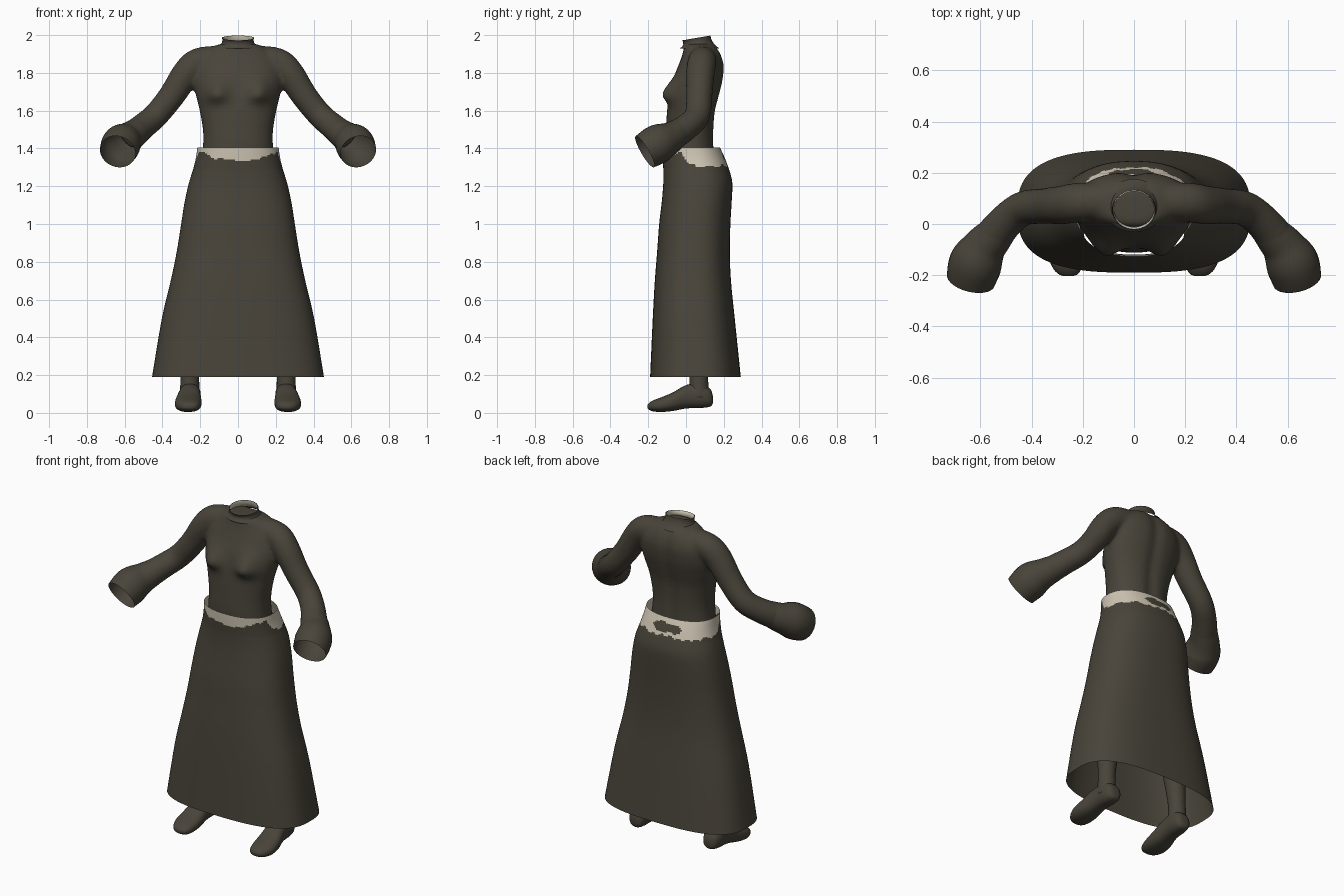
import bpy, bmesh, math
from mathutils import Vector

if "Cube" in bpy.data.objects:
    bpy.data.objects.remove(bpy.data.objects["Cube"])


def material(name, rgb):
    m = bpy.data.materials.new(name)
    m.diffuse_color = (*rgb, 1)
    m.use_nodes = True
    m.node_tree.nodes["Principled BSDF"].inputs["Base Color"].default_value = m.diffuse_color
    return m


OLIVE = material("dark olive cloth", (0.066, 0.058, 0.042))
CREAM = material("cream cloth", (0.62, 0.56, 0.45))


def refine(keys, steps):
    """Catmull-Rom interpolation of parameter tuples."""
    out = []
    for i in range(len(keys) - 1):
        a, b = keys[max(i - 1, 0)], keys[i]
        c, d = keys[i + 1], keys[min(i + 2, len(keys) - 1)]
        for s in range(steps):
            t = s / steps
            out.append(tuple(
                q + 0.5 * t * (r - p + t * (2*p - 5*q + 4*r - w + t * (3*(q - r) + w - p)))
                for p, q, r, w in zip(a, b, c, d)))
    return out + [tuple(keys[-1])]


def ring(center, u, v, count, n=2.0):
    """Superellipse ring spanned by half-axes u and v."""
    pts = []
    for i in range(count):
        a = 2 * math.pi * i / count
        c, s = math.cos(a), math.sin(a)
        pts.append(Vector(center) + Vector(u) * math.copysign(abs(c) ** (2 / n), c)
                   + Vector(v) * math.copysign(abs(s) ** (2 / n), s))
    return pts


def add_loft(bm, rings, cap_start=False, cap_end=False):
    rows = [[bm.verts.new(p) for p in r] for r in rings]
    k = len(rows[0])
    for a, b in zip(rows, rows[1:]):
        for i in range(k):
            bm.faces.new((a[i], a[(i + 1) % k], b[(i + 1) % k], b[i]))
    if cap_start:
        bm.faces.new(rows[0][::-1])
    if cap_end:
        bm.faces.new(rows[-1])


def finish(name, bm, *mats):
    bmesh.ops.recalc_face_normals(bm, faces=bm.faces[:])
    me = bpy.data.meshes.new(name)
    bm.to_mesh(me)
    bm.free()
    for m in mats:
        me.materials.append(m)
    for p in me.polygons:
        p.use_smooth = True
    ob = bpy.data.objects.new(name, me)
    bpy.context.collection.objects.link(ob)
    return ob


def level_rings(keys, steps, count, n):
    """Horizontal rings from (z, half width, front y, back y)."""
    return [ring((0, (f + b) / 2, z), (w, 0, 0), (0, (b - f) / 2, 0), count, n)
            for z, w, f, b in refine(keys, steps)]


def tube_rings(keys, side, steps, count=28):
    """Rings across a path of (x, y, z, radius)."""
    pts = refine(keys, steps)
    out = []
    for i, (x, y, z, r) in enumerate(pts):
        p, q = pts[max(i - 1, 0)], pts[min(i + 1, len(pts) - 1)]
        t = Vector([q[k] - p[k] for k in range(3)]).normalized()
        u = t.cross(Vector((0.3, 0.9, 0.3))).normalized()
        if abs(t.z) < 0.95:
            u = t.cross(Vector((0, 0, 1))).normalized()
        v = t.cross(u)
        out.append([Vector((side * c.x, c.y, c.z)) for c in ring((x, y, z), u * r, v * r, count)])
    return out


# Bodice: torso and sleeves fused into one smooth shell
TORSO = [(1.33, .195, -.11, .155), (1.42, .185, -.112, .15), (1.50, .186, -.107, .15),
         (1.60, .203, -.10, .158), (1.68, .222, -.088, .178), (1.76, .235, -.07, .197),
         (1.84, .225, -.04, .203), (1.90, .185, -.018, .187), (1.94, .13, -.01, .16),
         (1.955, .085, 0, .135)]
SLEEVE = [(.10, .09, 1.875, .07), (.21, .085, 1.855, .077), (.275, .075, 1.795, .076),
          (.35, .07, 1.68, .07), (.435, .06, 1.575, .068), (.505, .005, 1.515, .07),
          (.565, -.07, 1.465, .077)]
bm = bmesh.new()
torso = level_rings(TORSO, 5, 64, 2.25)
for p in (p for r in torso for p in r):
    if p.y < 0.03:      # bust
        p.y -= .055 * math.exp(-((abs(p.x) - .115) / .06) ** 2
                               - ((p.z - 1.685) / (.042 if p.z < 1.685 else .075)) ** 2)
    else:               # spine groove
        p.y -= .014 * math.exp(-(p.x / .035) ** 2)
add_loft(bm, torso, True, True)
for side in (-1, 1):
    add_loft(bm, tube_rings(SLEEVE, side, 4), True, True)
bodice = finish("bodice", bm, OLIVE)
fuse = bodice.modifiers.new("fuse", 'REMESH')
fuse.mode = 'VOXEL'
fuse.voxel_size = 0.011
fuse.use_smooth_shade = True
soft = bodice.modifiers.new("soften", 'SMOOTH')
soft.factor = 0.5
soft.iterations = 10

# Flared open cuffs
CUFF = [(.515, -.008, 1.507, .066), (.545, -.045, 1.482, .074), (.58, -.085, 1.456, .084),
        (.61, -.135, 1.432, .101), (.625, -.172, 1.41, .103), (.637, -.218, 1.383, .096)]
for side, label in ((-1, "right"), (1, "left")):
    bm = bmesh.new()
    add_loft(bm, tube_rings(CUFF, side, 4))
    finish(label + "_cuff", bm, OLIVE)


# Collar, tilted up at the back, with a pale lining
def collar_rings(inset):
    rows = []
    for t, r in ((0, .115), (.25, .096), (.5, .086), (.8, .082), (1, .085)):
        rr = r - inset
        row = ring((0, .072 - .018 * t, 0), (rr, 0, 0), (0, rr * .9, 0), 40)
        for p in row:
            p.z = 1.93 + t * (.055 + .17 * (p.y - .055))
        rows.append(row)
    return rows


bm = bmesh.new()
add_loft(bm, collar_rings(0))
finish("collar", bm, OLIVE)
bm = bmesh.new()
add_loft(bm, collar_rings(.004)[1:])
finish("collar_lining", bm, CREAM)

# Long flared skirt with a ragged pale waistband
SKIRT = [(.19, .455, -.19, .29), (.5, .403, -.176, .258), (.7, .356, -.165, .238),
         (.85, .325, -.153, .232), (1.0, .301, -.142, .235), (1.12, .282, -.128, .242),
         (1.22, .259, -.12, .245), (1.29, .237, -.12, .228)]
BAND = [(1.29, .237, -.12, .228), (1.35, .223, -.124, .205), (1.405, .215, -.127, .18)]


def band_edge(c):
    """Height of the ragged lower edge of the waistband."""
    jag = .008 * math.sin(70 * c.x + 1) * math.sin(41 * c.x + 60 * c.y)
    if c.y < -.03:
        return 1.335 + 1.15 * c.x ** 2 + jag
    k = min(1, (c.y + .03) / .05)
    return 1.385 - .077 * k + jag * 1.3


bm = bmesh.new()
rows = refine(SKIRT, 4)[:-1] + refine(BAND, 8)
add_loft(bm, [ring((0, (f + b) / 2, z), (w, 0, 0), (0, (b - f) / 2, 0), 128,
                   2.3 + .5 * (1.405 - z) / 1.2) for z, w, f, b in rows])
for f in bm.faces:
    c = f.calc_center_median()
    patch = c.y > .1 and (c.x / .1) ** 2 + ((c.z - 1.352) / .026) ** 2 < 1 + .3 * math.sin(60 * c.x)
    f.material_index = int(c.z > band_edge(c) and not patch)
finish("skirt", bm, OLIVE, CREAM)

# Legs and shoes
LEG = [(.225, .05, .60, .066), (.24, .06, .40, .062), (.252, .066, .24, .05),
       (.255, .068, .16, .05), (.256, .07, .08, .054)]
# (y, x centre, half width, sole z, top z)
SHOE = [(.142, .25, .02, .05, .09), (.13, .25, .042, .034, .125), (.09, .252, .054, .027, .152),
        (.04, .254, .056, .026, .156), (-.01, .257, .06, .022, .143), (-.07, .262, .069, .01, .108),
        (-.13, .264, .069, .005, .083), (-.175, .26, .055, .008, .066), (-.198, .257, .034, .018, .05),
        (-.204, .256, .012, .027, .04)]
for side, label in ((-1, "right"), (1, "left")):
    bm = bmesh.new()
    add_loft(bm, tube_rings(LEG, side, 4, 24), True, True)
    finish(label + "_leg", bm, OLIVE)
    bm = bmesh.new()
    add_loft(bm, [ring((side * x, y, (lo + hi) / 2), (w, 0, 0), (0, 0, (hi - lo) / 2), 28, 2.4)
                  for y, x, w, lo, hi in refine(SHOE, 3)], True, True)
    finish(label + "_shoe", bm, OLIVE)
